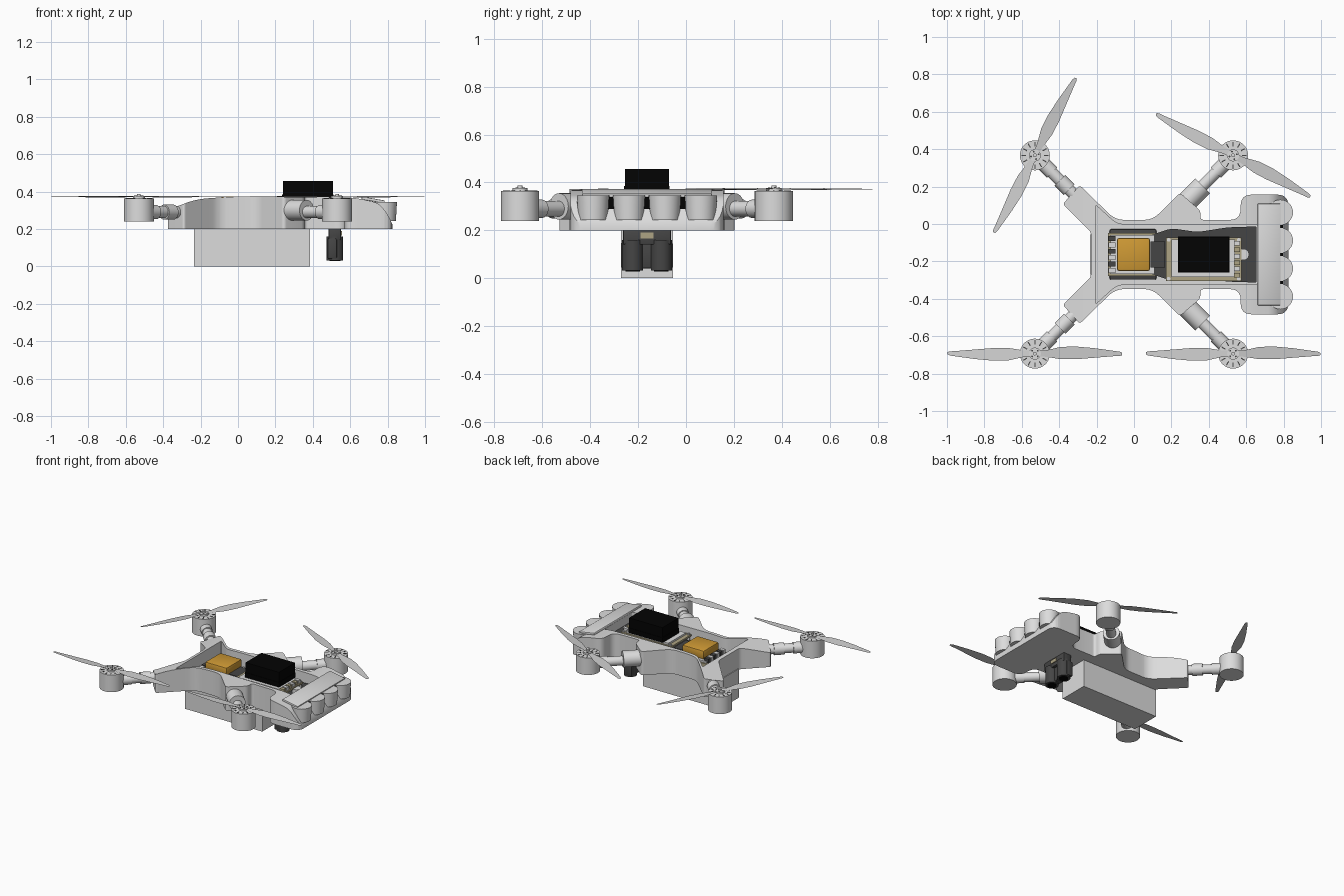
import bpy, bmesh
from math import cos, sin, pi, radians
from mathutils import Vector, Matrix

if "Cube" in bpy.data.objects:
    bpy.data.objects.remove(bpy.data.objects["Cube"])

YC = -0.163  # centre line of the airframe
parts = []


def material(name, rgb):
    m = bpy.data.materials.new(name)
    m.use_nodes = True
    m.diffuse_color = (*rgb, 1)
    m.node_tree.nodes["Principled BSDF"].inputs["Base Color"].default_value = (*rgb, 1)
    return m


LIGHT = material("light grey", (0.72, 0.72, 0.72))
BLADE = material("blade grey", (0.62, 0.62, 0.62))
DARK = material("dark grey", (0.06, 0.06, 0.06))
BLACK = material("black", (0.001, 0.001, 0.001))
ORANGE = material("orange", (0.62, 0.32, 0.035))
TAN = material("board tan", (0.42, 0.37, 0.23))


def finish(name, bm, mat):
    bmesh.ops.recalc_face_normals(bm, faces=bm.faces)
    me = bpy.data.meshes.new(name)
    bm.to_mesh(me)
    bm.free()
    me.materials.append(mat)
    ob = bpy.data.objects.new(name, me)
    bpy.context.collection.objects.link(ob)
    parts.append(ob)


def box(name, x, y, z, mat, bevel=0.0, rot=0.0):
    """Box from (min, max) ranges, optionally tilted about y."""
    bm = bmesh.new()
    bmesh.ops.create_cube(bm, size=1)
    bmesh.ops.scale(bm, vec=(x[1] - x[0], y[1] - y[0], z[1] - z[0]), verts=bm.verts)
    if bevel:
        bmesh.ops.bevel(bm, geom=bm.edges[:], offset=bevel, segments=2, affect='EDGES', profile=0.5)
    mid = [(r[0] + r[1]) / 2 for r in (x, y, z)]
    bm.transform(Matrix.Translation(mid) @ Matrix.Rotation(rot, 4, 'Y'))
    finish(name, bm, mat)


def rod(name, a, b, r, mat, r2=None, sides=32):
    a, b = Vector(a), Vector(b)
    bm = bmesh.new()
    bmesh.ops.create_cone(bm, cap_ends=True, segments=sides, radius1=r,
                          radius2=r if r2 is None else r2, depth=(b - a).length)
    bm.transform(Matrix.Translation((a + b) / 2)
                 @ (b - a).to_track_quat('Z', 'Y').to_matrix().to_4x4())
    finish(name, bm, mat)


def rounded(points, steps=6):
    """Round each (x, y, radius) corner with a quadratic curve."""
    out = []
    for i, (x, y, r) in enumerate(points):
        p = Vector((x, y))
        if not r:
            out.append(p)
            continue
        before = Vector(points[i - 1][:2]) - p
        after = Vector(points[(i + 1) % len(points)][:2]) - p
        r = min(r, 0.45 * before.length, 0.45 * after.length)
        a, b = p + before.normalized() * r, p + after.normalized() * r
        for k in range(steps + 1):
            t = k / steps
            out.append(a * (1 - t) ** 2 + p * 2 * t * (1 - t) + b * t * t)
    return out


def mirrored(half):
    return half + [(x, -y, r) for x, y, r in reversed(half)]


def extruded(outline, lo, hi):
    bm = bmesh.new()
    low, top = [[bm.verts.new((p.x, p.y, z)) for p in outline] for z in (lo, hi)]
    bm.faces.new(low)
    bm.faces.new(top)
    for i in range(len(outline)):
        bm.faces.new((low[i - 1], low[i], top[i], top[i - 1]))
    return bm


def prism(name, outline, lo, hi, mat):
    bm = extruded(outline, lo, hi)
    bmesh.ops.translate(bm, vec=(0, YC, 0), verts=bm.verts)
    finish(name, bm, mat)


# Body tub: half the wall in plan, its rim shaped by a height profile, then mirrored
outer = [
    (-0.23, 0.12, 0.02), (-0.38, 0.27, 0.015), (-0.29, 0.37, 0.015), (-0.1, 0.185, 0.05),
    (0.1, 0.185, 0.05), (0.245, 0.33, 0.02), (0.355, 0.235, 0.02), (0.355, 0.185, 0.02),
    (0.57, 0.185, 0.06), (0.57, 0.32, 0.06), (0.825, 0.32, 0.06)]
inner = [(-0.205, 0.265, 0.01), (-0.09, 0.16, 0.04), (0.66, 0.16, 0.01)]
rim = rounded([
    (-0.5, 0.305, 0), (-0.37, 0.305, 0.02), (-0.22, 0.36, 0.06), (0.0, 0.375, 0.1), (0.62, 0.368, 0.05),
    (0.75, 0.34, 0.06), (0.8, 0.28, 0.04), (0.83, 0.215, 0)])


def rim_height(x):
    for a, b in zip(rim, rim[1:]):
        if x <= b.x:
            return a.y + (b.y - a.y) * (x - a.x) / (b.x - a.x)
    return rim[-1].y


def body_tub():
    outside = rounded([(-0.23, 0, 0)] + outer + [(0.825, 0, 0)])
    inside = rounded([(-0.205, 0, 0)] + inner + [(0.66, 0, 0)])
    bm = extruded(outside + inside[::-1], 0.2, 0.4)
    seam = [f for f in bm.faces if all(abs(v.co.y) < 1e-5 for v in f.verts)]
    bmesh.ops.delete(bm, geom=seam, context='FACES')
    bmesh.ops.triangulate(bm, faces=bm.faces[:])
    for p in rim[1:-1]:
        bmesh.ops.bisect_plane(bm, geom=bm.verts[:] + bm.edges[:] + bm.faces[:], dist=1e-5,
                               plane_co=(p.x, 0, 0), plane_no=(1, 0, 0))
    for v in bm.verts:
        v.co.z = 0.2 + (v.co.z - 0.2) / 0.2 * (rim_height(v.co.x) - 0.2)
    copy = bmesh.ops.duplicate(bm, geom=bm.verts[:] + bm.edges[:] + bm.faces[:])["geom"]
    bmesh.ops.scale(bm, vec=(1, -1, 1), verts=[g for g in copy if isinstance(g, bmesh.types.BMVert)])
    bmesh.ops.remove_doubles(bm, verts=bm.verts[:], dist=1e-5)
    bmesh.ops.translate(bm, vec=(0, YC, 0), verts=bm.verts)
    finish("body_wall", bm, LIGHT)


body_tub()
prism("body_floor", rounded(mirrored(inner)), 0.2, 0.24, LIGHT)

# Nose: sloping cover strip, dark slot and four sensor cups
box("nose_slot", (0.7, 0.796), (YC - 0.26, YC + 0.26), (0.29, 0.34), BLACK)
box("nose_cover", (0.66, 0.785), (YC - 0.272, YC + 0.272), (0.347, 0.363), LIGHT, 0.005, radians(10))
for i in range(4):
    y = YC + (i - 1.5) * 0.15
    rod(f"sensor_cup_{i + 1}", (0.782, y, 0.243), (0.782, y, 0.345), 0.062, LIGHT, 0.068)

# Battery and the twin-lens pod below
box("battery", (-0.235, 0.385), (YC - 0.108, YC + 0.108), (0, 0.21), LIGHT)
box("pod_bracket", (0.485, 0.55), (YC - 0.1, YC + 0.1), (0.14, 0.205), DARK, 0.006)
box("pod_body", (0.478, 0.53), (YC - 0.107, YC + 0.107), (0.04, 0.15), DARK, 0.008)
box("pod_clip", (0.54, 0.556), (YC - 0.027, YC + 0.027), (0.165, 0.19), TAN)
for s in (-1, 1):
    y = YC + s * 0.06
    rod("pod_barrel", (0.518, y, 0.032), (0.518, y, 0.16), 0.044, DARK)
    rod("pod_lens", (0.518, y, 0.028), (0.518, y, 0.034), 0.03, BLACK)

# Carrier plate and electronics
plate = mirrored([
    (0.08, 0.1, 0.02), (0.2, 0.14, 0.03), (0.34, 0.12, 0.03), (0.5, 0.145, 0.03), (0.655, 0.15, 0.01)])
prism("carrier_plate", rounded(plate), 0.29, 0.3, DARK)
box("rear_plate", (-0.13, 0.12), (YC - 0.135, YC + 0.135), (0.24, 0.27), DARK, 0.008)
box("controller_base", (-0.14, 0.125), (YC - 0.115, YC + 0.115), (0.27, 0.3), TAN)
box("controller_tray", (-0.125, 0.11), (YC - 0.105, YC + 0.105), (0.3, 0.312), LIGHT)
box("controller_cube", (-0.09, 0.085), (YC - 0.088, YC + 0.088), (0.31, 0.373), ORANGE, 0.01)
box("cable_block", (0.088, 0.165), (YC - 0.07, YC + 0.07), (0.3, 0.325), DARK)
box("computer_board", (0.17, 0.575), (YC - 0.142, YC + 0.09), (0.325, 0.337), TAN)
box("computer_carrier", (0.2, 0.54), (YC - 0.12, YC + 0.08), (0.337, 0.35), LIGHT)
box("heat_sink_base", (0.235, 0.51), (YC - 0.095, YC + 0.095), (0.35, 0.385), BLACK)
box("heat_sink", (0.24, 0.507), (YC - 0.092, YC + 0.092), (0.38, 0.457), BLACK)
rod("nose_plug", (0.585, YC, 0.298), (0.585, YC, 0.33), 0.03, LIGHT)
for i in range(6):
    y = YC + (i - 2.5) * 0.034
    box("controller_port", (-0.135, -0.1), (y - 0.013, y + 0.013), (0.3, 0.33), DARK if i % 2 else LIGHT)
    box("board_port", (0.535, 0.568), (y - 0.038, y - 0.014), (0.337, 0.36), LIGHT if i % 2 else TAN)
for x in (0.185, 0.56):
    for y in (-0.13, 0.078):
        rod("standoff", (x, YC + y, 0.24), (x, YC + y, 0.345), 0.01, LIGHT, sides=12)


def propeller(name, centre, angle):
    """Two slim, slightly twisted blades around a small hub."""
    stations = [(0.0, 0.014, -0.014), (0.06, 0.018, -0.017), (0.14, 0.036, -0.03), (0.22, 0.038, -0.03),
                (0.32, 0.029, -0.022), (0.42, 0.015, -0.014), (0.455, 0.01, -0.012), (0.467, 0.004, -0.008)]
    bm = bmesh.new()
    for s in (1, -1):
        rows = [[bm.verts.new((s * r, s * w, 0.1 * w)) for w in (front, back)] for r, front, back in stations]
        for a, b in zip(rows, rows[1:]):
            bm.faces.new((a[0], a[1], b[1], b[0]))
    bmesh.ops.solidify(bm, geom=bm.faces[:], thickness=0.004)
    bm.transform(Matrix.Translation(centre) @ Matrix.Rotation(angle, 4, 'Z'))
    finish(name, bm, BLADE)


# Arms, motors and propellers
turns = {(-1, 1): 62.3, (1, 1): -28, (-1, -1): 0, (1, -1): 0}
for (sx, sy), turn in turns.items():
    tag = ("front" if sx > 0 else "rear") + ("_left" if sy > 0 else "_right")
    mx, my = sx * 0.53, YC + sy * 0.53

    def along(d, z=0.29):
        return (mx - sx * d * 0.7071, my - sy * d * 0.7071, z)

    rod(tag + "_arm", along(0.05), along(0.36), 0.032, LIGHT)
    rod(tag + "_arm_collar", along(0.07), along(0.13), 0.038, LIGHT)
    if sx > 0:
        rod(tag + "_socket", along(0.23, 0.3), along(0.42, 0.3), 0.055, LIGHT)
    else:
        rod(tag + "_socket", along(0.19), along(0.26), 0.04, LIGHT)
    rod(tag + "_motor", (mx, my, 0.24), (mx, my, 0.364), 0.08, LIGHT, sides=40)
    bm = bmesh.new()
    for i in range(12):
        m = (Matrix.Translation((mx, my, 0.3635)) @ Matrix.Rotation(i * pi / 6, 4, 'Z')
             @ Matrix.Translation((0.06, 0, 0)) @ Matrix.Diagonal((0.024, 0.006, 0.004, 1)))
        bmesh.ops.create_cube(bm, size=1, matrix=m)
    finish(tag + "_motor_vents", bm, DARK)
    propeller(tag + "_propeller", (mx, my, 0.372), radians(turn))
    rod(tag + "_hub", (mx, my, 0.362), (mx, my, 0.376), 0.032, LIGHT)
    rod(tag + "_shaft", (mx, my, 0.37), (mx, my, 0.387), 0.01, LIGHT, sides=16)
    for i in range(4):
        a = i * pi / 2 + radians(turn + 45)
        x, y = mx + 0.021 * cos(a), my + 0.021 * sin(a)
        rod(tag + "_hub_screw", (x, y, 0.372), (x, y, 0.378), 0.005, DARK, sides=10)

# Smooth round surfaces while keeping edges sharp
bpy.ops.object.select_all(action='DESELECT')
for ob in parts:
    ob.select_set(True)
bpy.context.view_layer.objects.active = parts[0]
bpy.ops.object.shade_smooth_by_angle(angle=radians(30))
